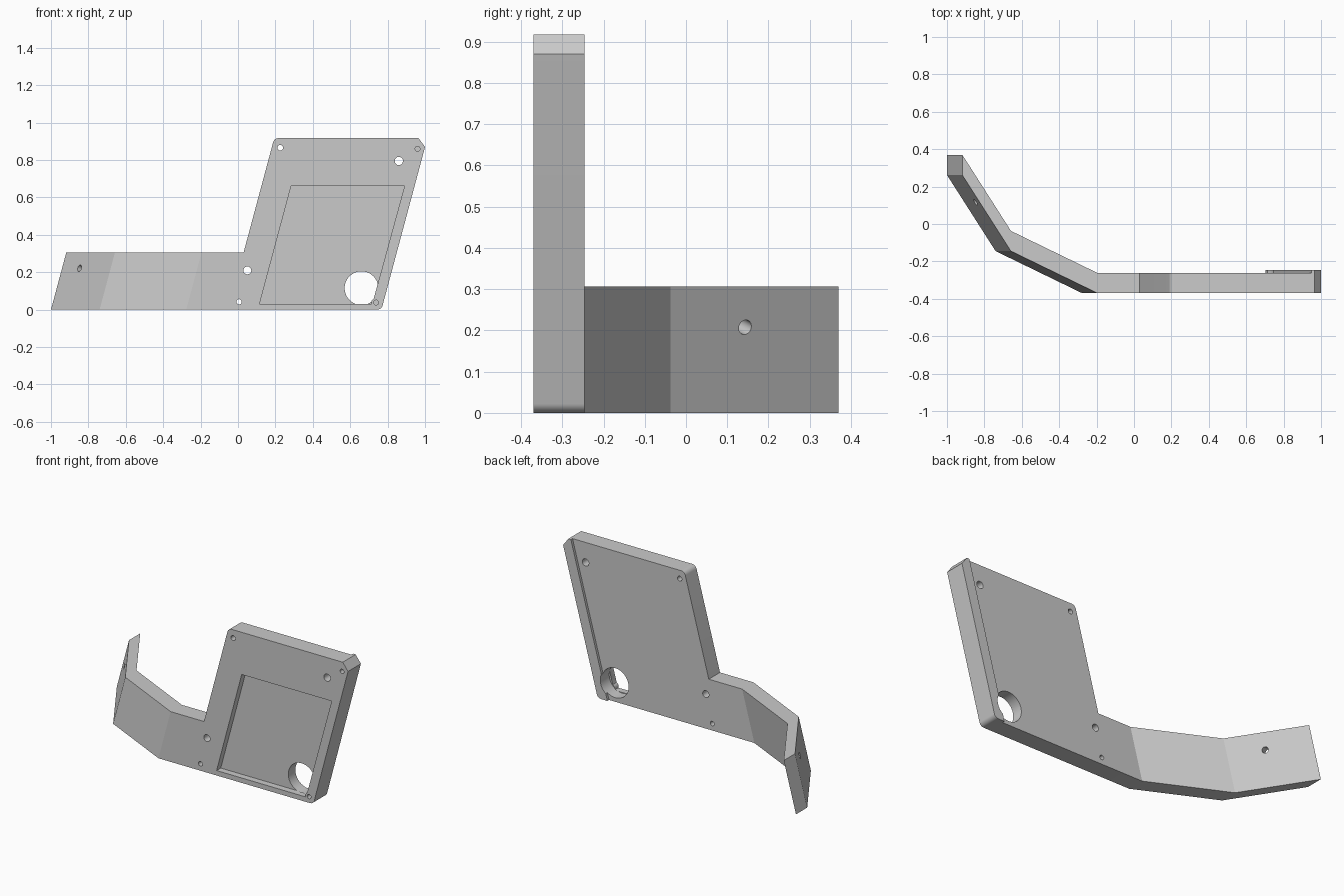
import bpy, bmesh
from math import cos, sin, radians
from mathutils import Vector, Matrix

if "Cube" in bpy.data.objects:
    bpy.data.objects.remove(bpy.data.objects["Cube"], do_unlink=True)

SLANT = 0.268            # sideways lean per unit of height
FRONT, BACK, RAIL_BACK = -0.37, -0.262, -0.246
TOP, ARM_TOP = 0.917, 0.306
FLOOR = -0.33            # pocket floor

grey = bpy.data.materials.new("plain_grey")
grey.use_nodes = True
colour = (0.59, 0.59, 0.59, 1)
grey.diffuse_color = colour
grey.node_tree.nodes["Principled BSDF"].inputs["Base Color"].default_value = colour


def finish(name, bm):
    bmesh.ops.recalc_face_normals(bm, faces=bm.faces)
    mesh = bpy.data.meshes.new(name)
    bm.to_mesh(mesh)
    bm.free()
    mesh.materials.append(grey)
    obj = bpy.data.objects.new(name, mesh)
    bpy.context.collection.objects.link(obj)
    return obj


def prism(name, points, sweep):
    """Closed outline swept along a vector."""
    bm = bmesh.new()
    face = bm.faces.new([bm.verts.new(p) for p in points])
    new = bmesh.ops.extrude_face_region(bm, geom=[face])["geom"]
    bmesh.ops.translate(bm, vec=sweep, verts=[v for v in new if isinstance(v, bmesh.types.BMVert)])
    return finish(name, bm)


def plate(name, outline, y0, y1):
    return prism(name, [(x, y0, z) for x, z in outline], (0, y1 - y0, 0))


def rod(name, start, end, radius, sides=32):
    start, end = Vector(start), Vector(end)
    axis = end - start
    bm = bmesh.new()
    place = Matrix.Translation((start + end) / 2) @ axis.to_track_quat("Z", "Y").to_matrix().to_4x4()
    bmesh.ops.create_cone(bm, cap_ends=True, segments=sides, radius1=radius,
                          radius2=radius, depth=axis.length, matrix=place)
    return finish(name, bm)


def cut(obj, cutter):
    mod = obj.modifiers.new("cut", "BOOLEAN")
    mod.operation, mod.solver, mod.object = "DIFFERENCE", "EXACT", cutter
    cutter.hide_render = True
    bpy.context.view_layer.objects.active = obj
    bpy.ops.object.modifier_apply(modifier=mod.name)
    bpy.data.objects.remove(cutter, do_unlink=True)


def lean(x, z):
    return (x + SLANT * z, z)


def rounded(before, corner, after, radius, steps=8):
    """Arc that replaces a corner of an outline."""
    b, c, a = Vector(before), Vector(corner), Vector(after)
    u, v = (b - c).normalized(), (a - c).normalized()
    cosine = u.dot(v)
    sin_half, cos_half = ((1 - cosine) / 2) ** 0.5, ((1 + cosine) / 2) ** 0.5
    centre = c + (u + v).normalized() * radius / sin_half
    reach = radius * cos_half / sin_half
    p, q = c + u * reach - centre, c + v * reach - centre
    return [tuple(centre + p.lerp(q, i / steps).normalized() * radius)
            for i in range(steps + 1)]


# Panel with its short straight stub
low_right, high_left = lean(0.767, 0), lean(-0.052, TOP)
right_end = [lean(0.767, 0.87), (0.965, TOP)]
stub = [lean(-0.277, ARM_TOP), lean(-0.277, 0)]
low_curve = rounded(stub[1], low_right, right_end[0], 0.03)
inner = lean(-0.052, ARM_TOP)
panel = plate("panel", low_curve + right_end
              + rounded(right_end[1], high_left, inner, 0.03) + [inner] + stub, FRONT, BACK)

# Raised rail along the rear right edge
rail = plate("rear_rail", low_curve + right_end + [lean(0.702, TOP), lean(0.702, 0)],
             BACK, RAIL_BACK)

# Large opening, stopping at the pocket floor
for part in (panel, rail):
    cut(part, rod("opening_cutter", (0.66, FLOOR - 0.002, 0.115), (0.66, 0, 0.115), 0.09, 64))

# Front pocket with a screw boss rounding its lower right corner
boss = [(0.738 + 0.025 * cos(radians(a)), 0.038 + 0.025 * sin(radians(a)))
        for a in range(199, 109, -10)]
pocket = [(0.115, 0.03)] + boss + [(0.89, 0.66), (0.284, 0.66)]
cut(panel, plate("pocket_cutter", pocket, FRONT - 0.05, FLOOR))

# Through holes and blind screw holes
for x, z, r in [(0.226, 0.866, 0.015), (0.86, 0.795, 0.022),
                (0.05, 0.21, 0.021), (0.006, 0.042, 0.014)]:
    cut(panel, rod("hole_cutter", (x, FRONT - 0.1, z), (x, 0, z), r))
for x, z in [(0.96, 0.86), (0.738, 0.038)]:
    cut(panel, rod("screw_cutter", (x, FRONT - 0.1, z), (x, FLOOR - 0.004, z), 0.013))

# Bent arm
path = [(-1, 0.262), (-0.74, -0.145), (-0.277, FRONT)]
depth = BACK - FRONT
arm = prism("bent_arm", [(x, y, 0) for x, y in path]
            + [(x, y + depth, 0) for x, y in reversed(path)],
            (SLANT * ARM_TOP, 0, ARM_TOP))

# Hole through the outer arm section
axis = Vector((0.84, 0.47, -0.24)).normalized()
spot = Vector((-0.85, 0.115, 0.222))
cut(arm, rod("arm_hole_cutter", spot - axis * 0.1, spot + axis * 0.16, 0.018))

# Smooth curved walls, keep edges sharp
for obj in (panel, rail, arm):
    bpy.ops.object.select_all(action="DESELECT")
    obj.select_set(True)
    bpy.context.view_layer.objects.active = obj
    bpy.ops.object.shade_smooth_by_angle(angle=radians(30))
